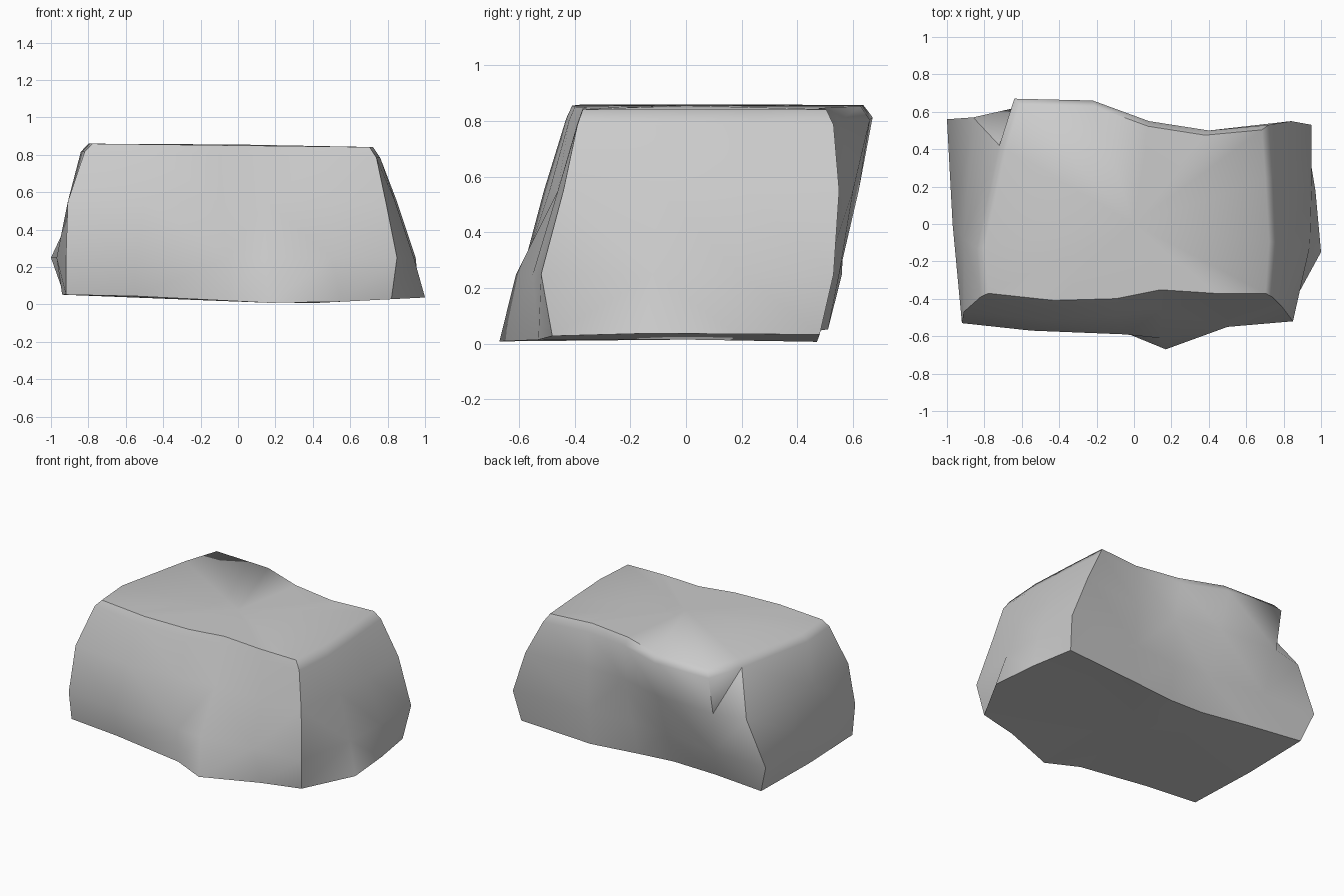
import bpy, bmesh, math

if "Cube" in bpy.data.objects:
    bpy.data.objects.remove(bpy.data.objects["Cube"])

# Boulder outlines, counter-clockwise from the front-left corner
base = [(-.92, -.5), (-.55, -.53), (-.05, -.58), (.17, -.67), (.55, -.53),
        (.82, -.48), (1.0, -.15), (.97, .18), (.92, .48), (.4, .47),
        (.06, .43), (-.2, .42), (-.55, .46), (-.93, .51), (-.94, 0)]
waist = [(-.92, -.53), (-.55, -.57), (-.05, -.59), (.14, -.61), (.5, -.55),
         (.85, -.52), (.94, -.12), (.95, .2), (.95, .53), (.4, .5),
         (.08, .48), (-.2, .5), (-.6, .55), (-1.0, .56), (-.97, 0)]
middle = [(-.91, -.47), (-.5, -.51), (-.1, -.49), (.15, -.46), (.5, -.46),
          (.79, -.44), (.84, -.1), (.85, .2), (.84, .55), (.4, .5),
          (.1, .52), (-.2, .6), (-.64, .62), (-.86, .57), (-.91, -.08)]
rim = [(-.82, -.39), (-.45, -.43), (-.1, -.42), (.15, -.37), (.45, -.39),
       (.74, -.39), (.76, -.1), (.74, .25), (.72, .53), (.4, .5),
       (.08, .55), (-.22, .66), (-.64, .67), (-.72, .42), (-.84, -.13)]
crown = [(x * .95, y * .95) for x, y in rim]


def underside(x):
    return .002 + .05 * min(1, abs(x - .3))


bm = bmesh.new()


def ring(points, height):
    return [bm.verts.new((x, y, height(x))) for x, y in points]


# Stack the outlines and skin them with faces
rings = [ring(base, underside), ring(waist, lambda x: .25),
         ring(middle, lambda x: .55), ring(rim, lambda x: .8 - .02 * x),
         ring(crown, lambda x: .85 - .012 * x)]
n = len(base)
for low, high in zip(rings, rings[1:]):
    for i in range(n):
        j = (i + 1) % n
        bm.faces.new((low[i], low[j], high[j], high[i]))

# Nearly flat top and bottom
for loop, z, flip in ((rings[0], .015, True), (rings[-1], .855, False)):
    centre = bm.verts.new((0, 0, z))
    for i in range(n):
        tri = (loop[i], loop[(i + 1) % n], centre)
        bm.faces.new(tri[::-1] if flip else tri)

# Irregular chipped facets
bmesh.ops.triangulate(bm, faces=bm.faces[:])
bmesh.ops.recalc_face_normals(bm, faces=bm.faces[:])
mesh = bpy.data.meshes.new("boulder")
bm.to_mesh(mesh)
bm.free()
boulder = bpy.data.objects.new("boulder", mesh)
bpy.context.collection.objects.link(boulder)
bpy.context.view_layer.objects.active = boulder
boulder.select_set(True)
bpy.ops.object.shade_smooth_by_angle(angle=math.radians(60))
